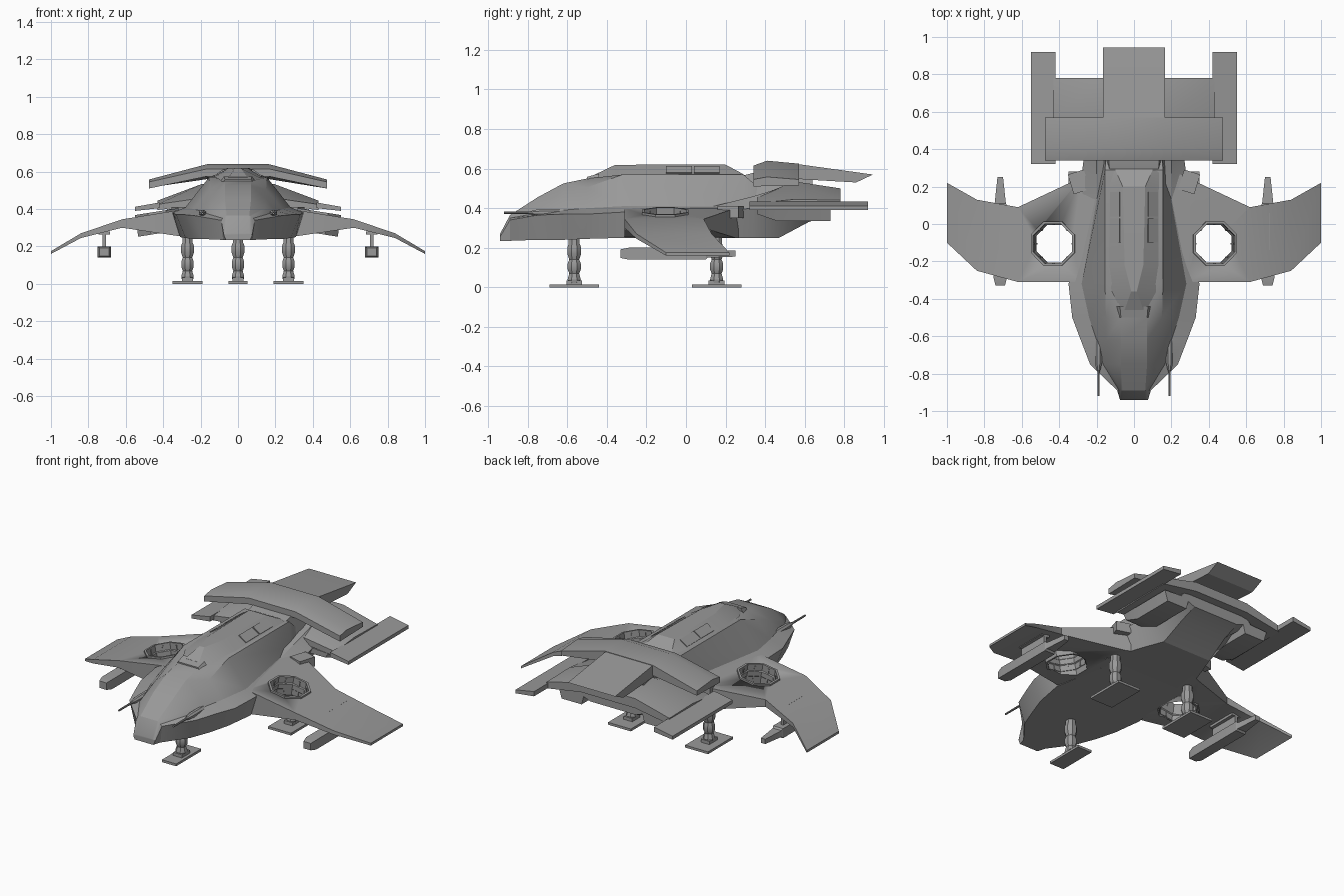
import bpy, bmesh, math
from mathutils import Matrix, Vector

if "Cube" in bpy.data.objects:
    bpy.data.objects.remove(bpy.data.objects["Cube"])

GREY = (0.32, 0.32, 0.32, 1)
metal = bpy.data.materials.new("hull_grey")
metal.use_nodes = True
metal.diffuse_color = GREY
metal.node_tree.nodes["Principled BSDF"].inputs["Base Color"].default_value = GREY


def finish(name, bm, angle=25):
    bmesh.ops.recalc_face_normals(bm, faces=bm.faces)
    mesh = bpy.data.meshes.new(name)
    bm.to_mesh(mesh)
    bm.free()
    mesh.materials.append(metal)
    ob = bpy.data.objects.new(name, mesh)
    bpy.context.collection.objects.link(ob)
    bpy.ops.object.select_all(action="DESELECT")
    ob.select_set(True)
    bpy.context.view_layer.objects.active = ob
    bpy.ops.object.shade_smooth_by_angle(angle=math.radians(angle))
    return ob


def loft(name, rings, angle=25):
    """Skin a row of equal-length point rings and cap both ends."""
    bm = bmesh.new()
    rows = [[bm.verts.new(p) for p in ring] for ring in rings]
    for a, b in zip(rows, rows[1:]):
        for i in range(len(a)):
            j = (i + 1) % len(a)
            bm.faces.new((a[i], a[j], b[j], b[i]))
    bm.faces.new(rows[0])
    bm.faces.new(rows[-1])
    return finish(name, bm, angle)


def sym_ring(y, half):
    """Full cross-section at y from its left half, listed top to bottom."""
    return [(x, y, z) for x, z in half] + [(-x, y, z) for x, z in reversed(half)]


def box(name, x, y, z, rot=None):
    lo, hi = Vector((x[0], y[0], z[0])), Vector((x[1], y[1], z[1]))
    bm = bmesh.new()
    mat = Matrix.Translation((lo + hi) / 2) @ (rot or Matrix()) @ Matrix.Diagonal((*(hi - lo), 1))
    bmesh.ops.create_cube(bm, size=1, matrix=mat)
    return finish(name, bm)


def lathe(name, centre, profile, sides=8, rot=None, closed=False):
    """Rings of (radius, height) around a vertical axis, optionally a tube."""
    bm = bmesh.new()
    mat = Matrix.Translation(centre) @ (rot or Matrix())
    rows = []
    for r, h in profile:
        turns = [math.tau * (k + 0.5) / sides for k in range(sides)]
        rows.append([bm.verts.new(mat @ Vector((r * math.cos(t), r * math.sin(t), h))) for t in turns])
    pairs = list(zip(rows, rows[1:])) + ([(rows[-1], rows[0])] if closed else [])
    for a, b in pairs:
        for i in range(sides):
            j = (i + 1) % sides
            bm.faces.new((a[i], a[j], b[j], b[i]))
    if not closed:
        bm.faces.new(rows[0])
        bm.faces.new(rows[-1])
    return finish(name, bm)


# Fuselage: roof edge, shoulder, side base, chine, belly edge
loft("fuselage", [sym_ring(y, h) for y, h in (
    (-0.94, [(.06, .27), (.07, .265), (.075, .26), (.075, .255), (.065, .235)]),
    (-0.89, [(.06, .365), (.07, .36), (.08, .35), (.09, .34), (.08, .235)]),
    (-0.75, [(.07, .455), (.145, .405), (.165, .375), (.235, .365), (.19, .24)]),
    (-0.62, [(.07, .525), (.15, .455), (.2, .39), (.285, .37), (.24, .24)]),
    (-0.5, [(.07, .55), (.15, .505), (.24, .40), (.33, .37), (.28, .245)]),
    (-0.32, [(.1, .57), (.155, .57), (.28, .41), (.35, .38), (.31, .25)]),
    (0.29, [(.1, .57), (.155, .57), (.17, .41), (.2, .38), (.2, .25)]),
    (0.36, [(.1, .52), (.15, .51), (.165, .41), (.18, .38), (.18, .25)]))], 28)

# Canopy: raised ridge with a wedge windscreen and a frame around it
loft("canopy", [sym_ring(y, h) for y, h in (
    (-0.46, [(.05, .57), (.07, .55)]),
    (-0.36, [(.015, .618), (.12, .565)]),
    (-0.22, [(.05, .62), (.14, .565)]),
    (0.2, [(.06, .62), (.14, .565)]),
    (0.29, [(.1, .572), (.15, .56)]))], 15)
loft("windscreen_frame", [sym_ring(y, h) for y, h in (
    (-0.5, [(.07, .558), (.08, .54)]),
    (-0.44, [(.075, .575), (.1, .54)]))])

# Tail body, with the belly ramp rising at the back
loft("tail_body", [sym_ring(y, h) for y, h in (
    (0.1, [(.2, .40), (.3, .38), (.3, .25)]),
    (0.34, [(.2, .46), (.27, .40), (.22, .25)]),
    (0.47, [(.2, .50), (.26, .41), (.17, .25)]),
    (0.62, [(.18, .51), (.26, .41), (.16, .33)]),
    (0.73, [(.16, .50), (.26, .41), (.16, .37)]))])
loft("tail_neck", [sym_ring(y, h) for y, h in (
    (0.27, [(.13, .56), (.16, .42)]),
    (0.42, [(.14, .60), (.17, .44)]),
    (0.64, [(.14, .57), (.17, .46)]))])


def span_wing(name, stations):
    """Loft yz profiles across the full span, mirrored about the centre."""
    half = [[(x, y, z) for y, z in p] for x, p in stations]
    loft(name, [[(-x, y, z) for x, y, z in r] for r in reversed(half)] + half)


# Upper tail: drooped wing with a long centre slab
tip = [(.34, .51), (.34, .545), (.41, .558), (.57, .545), (.57, .515)]
mid = [(.34, .575), (.34, .615), (.41, .64), (.57, .625), (.57, .56)]
span_wing("upper_tail_wing", [(.165, mid), (.475, tip)])
span_wing("upper_tail_slab", [(.165, [(.36, .57), (.41, .638), (.57, .622), (.945, .57), (.86, .53), (.6, .545)])])

# Lower tail: drooped deck between two booms
span_wing("lower_tail_deck", [
    (.19, [(.36, .42), (.36, .46), (.55, .535), (.78, .50), (.78, .44)]),
    (.43, [(.36, .395), (.36, .425), (.55, .445), (.78, .44), (.78, .40)])])

# Everything that is paired left and right
for side, s in (("left", 1), ("right", -1)):
    tilt = Matrix.Rotation(s * math.radians(9), 4, "Y")

    def pair(a, b):
        return tuple(sorted((s * a, s * b)))

    # Main wing: x, front y, back y, top z, bottom z
    wing = loft(side + "_wing", [
        [(s * x, f, t), (s * x, b, t), (s * x, b, u), (s * x, f, u)]
        for x, f, b, t, u in (
            (.1, -.31, .33, .415, .25), (.28, -.31, .25, .40, .25),
            (.62, -.31, .09, .345, .30), (.84, -.25, .13, .27, .245),
            (1.0, -.1, .22, .175, .16))], 30)

    # Octagonal lift fan opening with its duct and ribs
    hub = Vector((s * .425, -.105, .325))
    cutter = lathe("fan_cutter", hub, [(.119, -.3), (.119, .3)], rot=tilt)
    cut = wing.modifiers.new("fan_hole", "BOOLEAN")
    cut.object = cutter
    cut.solver = "EXACT"
    bpy.context.view_layer.objects.active = wing
    bpy.ops.object.modifier_apply(modifier=cut.name)
    bpy.data.objects.remove(cutter)
    lathe(side + "_fan_duct", hub, [(.114, -.055), (.128, -.055), (.128, .062), (.114, .062),
          (.114, .02), (.108, .015), (.108, -.015), (.114, -.02)], rot=tilt, closed=True)
    for k in range(8):
        spin = Matrix.Rotation(k * math.tau / 8, 4, "Z")
        at = hub + tilt @ spin @ Vector((.104, 0, 0))
        box(f"{side}_duct_rib_{k}", (at.x - .003, at.x + .003), (at.y - .004, at.y + .004),
            (at.z - .05, at.z + .05), tilt @ spin)

    # Tail boom, small exhaust and underslung engine
    loft(side + "_tail_boom", [[(s * .42, y, .435), (s * .55, y, .412),
         (s * .55, y, .39), (s * .42, y, .405)] for y in (.32, .92)])
    box(side + "_exhaust", pair(.25, .34), (.17, .28), (.35, .41), Matrix.Rotation(s * -.3, 4, "Z"))
    loft(side + "_engine", [[(s * a, y, z) for a, z in ((.2, .41), (.38, .40), (.36, u), (.22, u))]
                            for y, u in ((.36, .37), (.46, .335), (.73, .335))])

    # Wing store on a pylon
    loft(side + "_wing_store", [[(s * .715 + a * w, y, .17 + b * h) for a, b in ((-1, -1), (1, -1), (1, 1), (-1, 1))]
         for y, w, h in ((-.33, .025, .022), (-.29, .035, .03), (.1, .035, .03), (.11, .03, .02), (.25, .015, .015))])
    box(side + "_pylon", pair(.706, .724), (-.14, .06), (.19, .31))
    box(side + "_pylon_foot", pair(.685, .745), (-.14, .06), (.265, .28))

    # Nose gun
    along = Matrix.Rotation(math.pi / 2, 4, "X")
    lathe(side + "_nose_gun", (s * .19, -.74, .377),
          [(.02, -.12), (.02, 0), (.014, .03), (.007, .05), (.006, .18)], rot=along)

    # Canopy side windows
    pitch = Matrix.Rotation(s * math.radians(34.5), 4, "Y")
    for k, y in enumerate((-.05, .09)):
        box(f"{side}_window_{k}", pair(.07, .13), (y - .05, y + .08), (.589, .597), pitch)


# Landing gear: stacked strut segments on a flat foot
def gear(name, x, y, width):
    lathe(name + "_strut", (x, y, 0), [(.03, .01), (.036, .04), (.027, .07), (.036, .09), (.036, .12),
          (.027, .14), (.038, .17), (.038, .2), (.03, .22), (.03, .28)])
    box(name + "_foot", (x - width, x + width), (y - .125, y + .125), (0, .015))
    box(name + "_ankle", (x - .03, x + .03), (y - .04, y + .04), (.012, .035))


gear("front_gear", 0, -.565, .05)
gear("left_rear_gear", .27, .155, .08)
gear("right_rear_gear", -.27, .155, .08)
